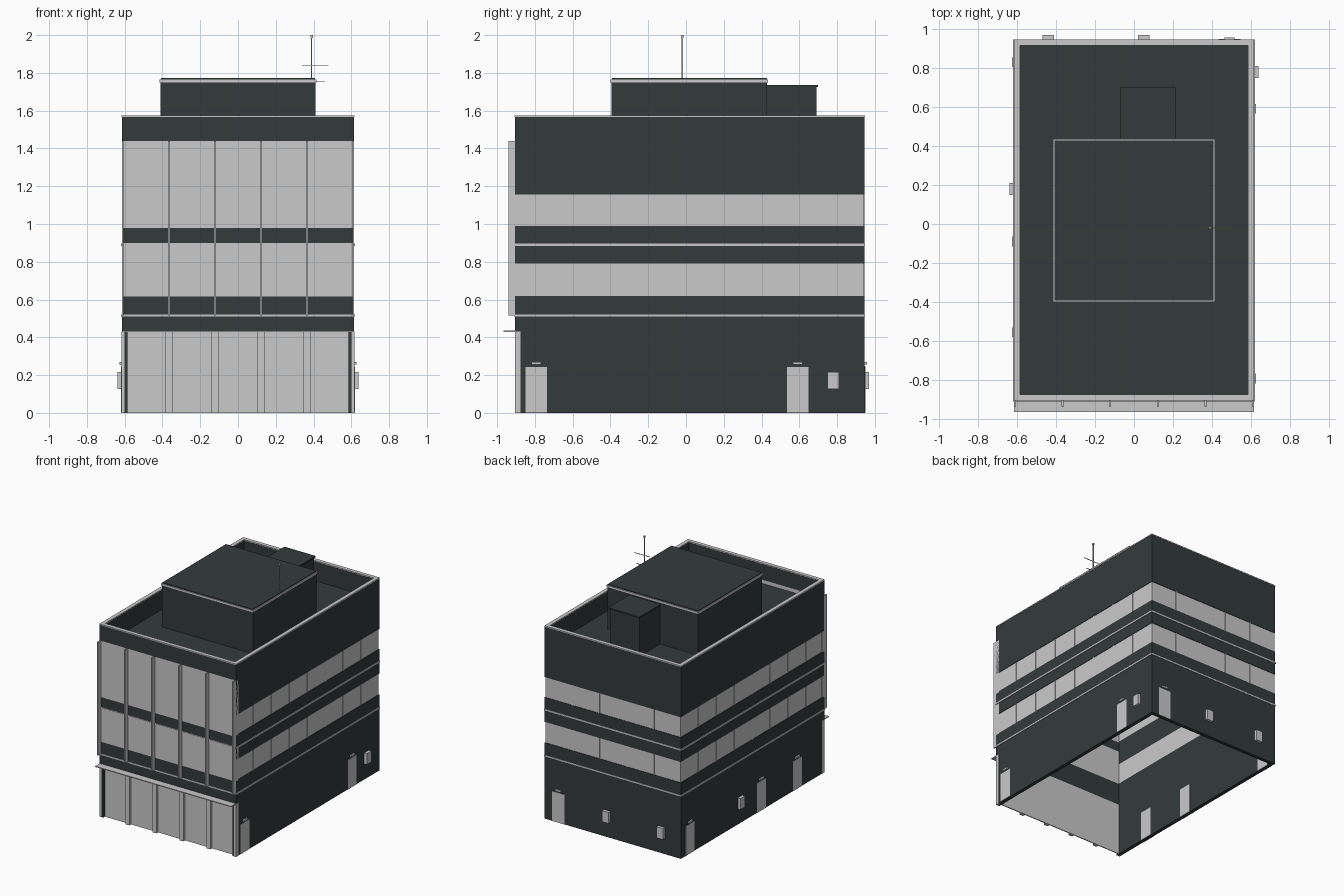
import bpy, bmesh
from mathutils import Matrix, Vector

old = bpy.data.objects.get("Cube")
if old:
    bpy.data.objects.remove(old, do_unlink=True)


def material(name, rgb):
    m = bpy.data.materials.new(name)
    m.use_nodes = True
    m.diffuse_color = (*rgb, 1)
    bsdf = next(n for n in m.node_tree.nodes if n.type == 'BSDF_PRINCIPLED')
    bsdf.inputs["Base Color"].default_value = (*rgb, 1)
    return m


DARK = material("charcoal cladding", (0.034, 0.043, 0.043))
LIGHT = material("pale grey", (0.59, 0.59, 0.59))


def part(name, mat, boxes):
    """One object made of boxes, each given as x, y and z ranges."""
    bm = bmesh.new()
    for ranges in boxes:
        lo = Vector([min(r) for r in ranges])
        hi = Vector([max(r) for r in ranges])
        m = Matrix.Translation((lo + hi) / 2) @ Matrix.Diagonal((*(hi - lo), 1))
        bmesh.ops.create_cube(bm, size=1, matrix=m)
    mesh = bpy.data.meshes.new(name)
    bm.to_mesh(mesh)
    bm.free()
    mesh.materials.append(mat)
    obj = bpy.data.objects.new(name, mesh)
    bpy.context.collection.objects.link(obj)
    return obj


X, FRONT, BACK, TOP, T = 0.615, -0.905, 0.945, 1.567, 0.03


def sides(z, d=0.0):
    """Left, right and back walls, recessed by d."""
    return [((-X + d, -X + T), (FRONT, BACK - d), z),
            ((X - T, X - d), (FRONT, BACK - d), z),
            ((-X + T, X - T), (BACK - T, BACK - d), z)]


def facade(z, d=0.0):
    return ((-X + T, X - T), (FRONT + d, FRONT + T), z)


def ring(x, y0, y1, z, w):
    """Rectangular band of width w."""
    return [((-x, -x + w), (y0, y1), z), ((x - w, x), (y0, y1), z),
            ((-x + w, x - w), (y0, y0 + w), z), ((-x + w, x - w), (y1 - w, y1), z)]


# Hollow shell: solid storey bands and ribbon windows
ribbons = [(0.62, 0.79), (0.99, 1.155)]
solids = [(0, 0.62), (0.79, 0.99), (1.155, TOP)]
part("side_walls", DARK, [b for z in solids for b in sides(z)])
part("ribbon_windows", LIGHT, [b for z in ribbons for b in sides(z, 0.004)])

# Slim window dividers
bars = []
for z in ribbons:
    for i in range(1, 8):
        y = FRONT + (BACK - FRONT) * i / 8
        for s in (-1, 1):
            bars.append(((s * (X - 0.005), s * X), (y - 0.004, y + 0.004), z))
    for i in range(1, 5):
        x = -X + 2 * X * i / 5
        bars.append(((x - 0.004, x + 0.004), (BACK - 0.005, BACK), z))
part("window_dividers", LIGHT, bars)

# Front facade: spandrels, glazing, fins
part("front_spandrels", DARK,
     [((-X, X), (FRONT - 0.001, FRONT + T), z)
      for z in [(0.432, 0.615), (0.9, 0.98), (1.44, TOP)]])
part("front_glazing", LIGHT,
     [((-X, X), (FRONT - 0.001, FRONT + T), z)
      for z in [(0.615, 0.9), (0.98, 1.44)]])
fin_x = [-X + 0.005 + (2 * X - 0.01) * i / 5 for i in range(6)]
part("front_fins", LIGHT,
     [((x - 0.005, x + 0.005), (-0.94, FRONT), (0.515, 1.44)) for x in fin_x])

# Ground floor shopfront with pilasters and canopy
part("shopfront_glass", LIGHT, [facade((0, 0.432), 0.022)])
part("pilasters", LIGHT,
     [((x - 0.018, x + 0.018), (FRONT, FRONT + T), (0, 0.432)) for x in fin_x[1:-1]]
     + [((s * 0.6, s * (X + 0.001)), (FRONT - 0.001, FRONT + T), (0, 0.432)) for s in (-1, 1)])
part("canopy", LIGHT, [((-X, X), (-0.965, FRONT), (0.429, 0.436))])

# Ledges between storeys and parapet coping
part("storey_ledges", LIGHT,
     [b for z in [(0.509, 0.521), (0.884, 0.897)]
      for b in ring(X + 0.005, FRONT - 0.005, BACK + 0.003, z, 0.02)])
part("parapet_coping", LIGHT, ring(X + 0.002, FRONT - 0.002, BACK + 0.002, (TOP, 1.575), 0.031))

# Roof deck, penthouse and stair housing
part("roof_deck", DARK, [((-X + T, X - T), (FRONT + T, BACK - T), (1.385, 1.41))])
part("penthouse", DARK, [((-0.41, 0.41), (-0.395, 0.43), (1.41, 1.75)),
                         ((-0.408, 0.408), (-0.393, 0.428), (1.75, 1.772))])
part("penthouse_trim", LIGHT, ring(0.415, -0.4, 0.435, (1.75, 1.765), 0.02))
part("stair_housing", DARK, [((-0.065, 0.205), (0.43, 0.69), (1.41, 1.725)),
                             ((-0.072, 0.212), (0.43, 0.7), (1.725, 1.737))])

# Antenna mast with cross rods
ax, ay = 0.39, -0.02
part("antenna", LIGHT, [((ax - 0.003, ax + 0.003), (ay - 0.003, ay + 0.003), (1.77, 2.0)),
                        ((ax - 0.006, ax + 0.006), (ay - 0.006, ay + 0.006), (1.985, 2.0)),
                        ((ax - 0.05, ax + 0.09), (ay - 0.002, ay + 0.002), (1.838, 1.842)),
                        ((ax, ax + 0.07), (ay - 0.002, ay + 0.002), (1.754, 1.758))])


def on_wall(wall, u, half, inner, outer, z):
    """Box centred at u along a wall, from inner to outer past its face."""
    span = (u - half, u + half)
    if wall == "back":
        return (span, (BACK + inner, BACK + outer), z)
    s = 1 if wall == "left" else -1
    return ((s * (X + inner), s * (X + outer)), span, z)


# Service doors with lamps, and wall-mounted units
doors = [("left", -0.793), ("left", 0.592), ("right", 0.83), ("right", -0.09),
         ("right", -0.555), ("back", 0.49)]
units = [("left", 0.78), ("right", 0.18), ("back", -0.44), ("back", 0.05)]
part("door_frames", DARK, [on_wall(w, u, 0.06, -0.01, 0.002, (0, 0.249)) for w, u in doors])
part("doors", LIGHT, [on_wall(w, u, 0.056, -0.032, 0.004, (0.002, 0.244)) for w, u in doors])
part("door_lamps", LIGHT, [on_wall(w, u, 0.025, -0.01, 0.012, (0.255, 0.27)) for w, u in doors])
part("wall_units", LIGHT, [on_wall(w, u, 0.03, -0.01, 0.024, (0.127, 0.217)) for w, u in units])
